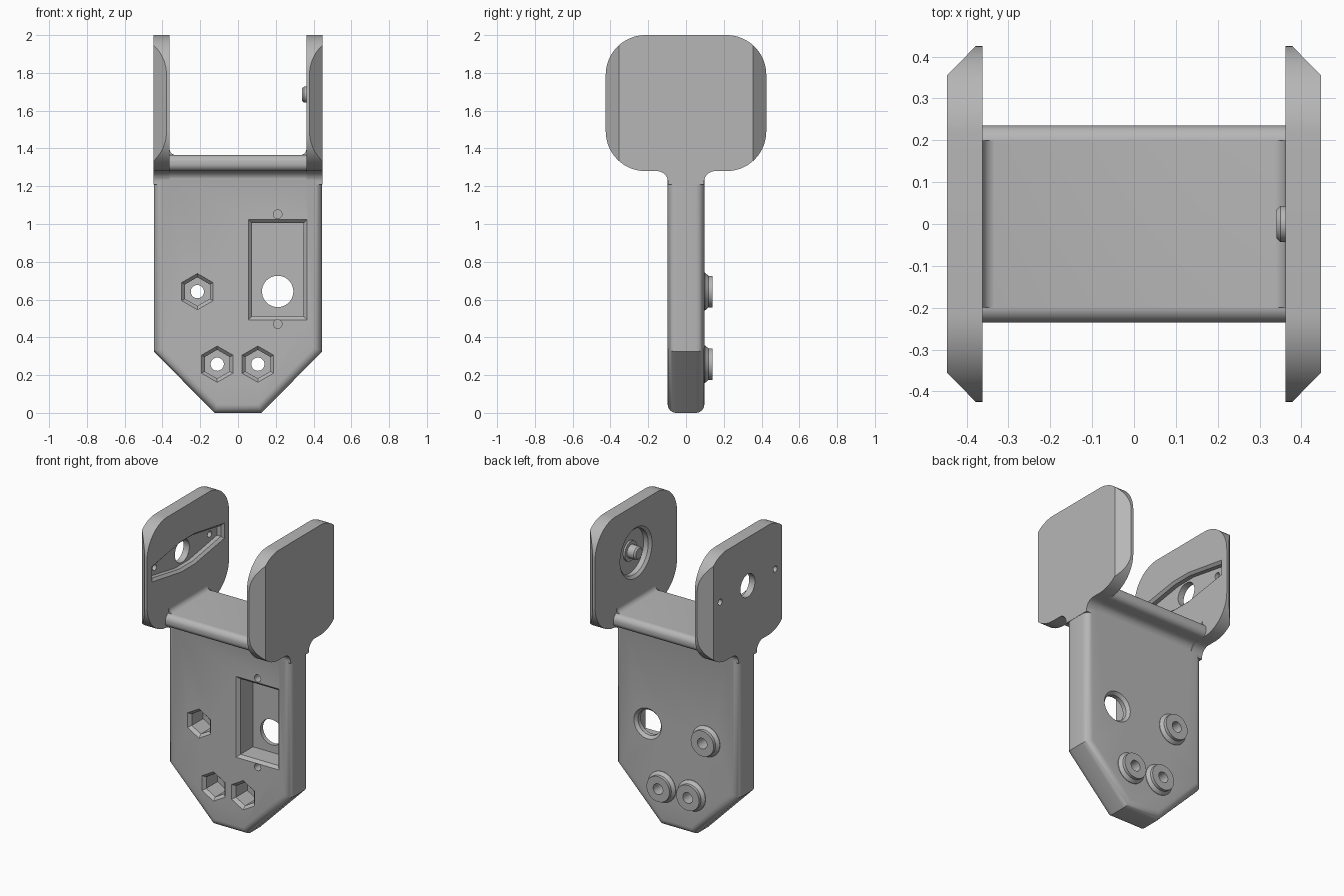
import bpy, bmesh, math
from mathutils import Vector

old = bpy.data.objects.get("Cube")
if old:
    bpy.data.objects.remove(old, do_unlink=True)

grey = bpy.data.materials.new("plain_grey")
grey.use_nodes = True
grey.diffuse_color = (0.47, 0.47, 0.47, 1)
grey.node_tree.nodes["Principled BSDF"].inputs["Base Color"].default_value = grey.diffuse_color

AXES = {"x": lambda u, v, d: (d, u, v),
        "y": lambda u, v, d: (u, d, v),
        "z": lambda u, v, d: (u, v, d)}


def loft(name, axis, rings):
    """Solid through outlines, each given as (distance along axis, points)."""
    bm = bmesh.new()
    loops = [[bm.verts.new(AXES[axis](u, v, d)) for u, v in pts] for d, pts in rings]
    n = len(loops[0])
    for a, b in zip(loops, loops[1:]):
        for i in range(n):
            j = (i + 1) % n
            bm.faces.new((a[i], a[j], b[j], b[i]))
    bm.faces.new(loops[0])
    bm.faces.new(loops[-1])
    bmesh.ops.recalc_face_normals(bm, faces=bm.faces)
    mesh = bpy.data.meshes.new(name)
    bm.to_mesh(mesh)
    bm.free()
    mesh.materials.append(grey)
    obj = bpy.data.objects.new(name, mesh)
    bpy.context.collection.objects.link(obj)
    return obj


def prism(name, axis, pts, lo, hi):
    return loft(name, axis, [(lo, pts), (hi, pts)])


def circle(u, v, r, n=40):
    """Regular outline with one corner pointing up."""
    return [(u + r * math.sin(math.tau * i / n), v + r * math.cos(math.tau * i / n))
            for i in range(n)]


def rect(u, v, w, h):
    return [(u - w, v - h), (u + w, v - h), (u + w, v + h), (u - w, v + h)]


def rounded(corners, steps=10):
    """Outline from (u, v, radius) corners, each replaced by an arc."""
    out = []
    pts = [Vector(c[:2]) for c in corners]
    for i, p in enumerate(pts):
        r = corners[i][2]
        if not r:
            out.append(tuple(p))
            continue
        a = (pts[i - 1] - p).normalized()
        b = (pts[(i + 1) % len(pts)] - p).normalized()
        half = a.angle(b) / 2
        centre = p + (a + b).normalized() * r / math.sin(half)
        start = (p + a * r / math.tan(half) - centre).normalized()
        end = (p + b * r / math.tan(half) - centre).normalized()
        out += [tuple(centre + start.slerp(end, k / steps) * r) for k in range(steps + 1)]
    return out


def mirrored(half):
    """Close a half outline by reflecting it in u."""
    return half + [(-c[0],) + tuple(c[1:]) for c in reversed(half)]


def apply(obj, mod):
    with bpy.context.temp_override(object=obj, active_object=obj, selected_objects=[obj]):
        bpy.ops.object.modifier_apply(modifier=mod.name)


def combine(obj, other, operation):
    mod = obj.modifiers.new(operation.lower(), "BOOLEAN")
    mod.operation = operation
    mod.solver = "EXACT"
    mod.object = other
    apply(obj, mod)
    bpy.data.objects.remove(other, do_unlink=True)


# Main body: tapered plate with rounded front and back rims
T = 0.097
body = prism("bracket", "y",
             mirrored([(0.125, 0), (0.445, 0.325), (0.445, 1.33)]), -T, T)
bev = body.modifiers.new("rims", "BEVEL")
bev.width = 0.045
bev.segments = 6
bev.limit_method = "ANGLE"
bev.angle_limit = math.radians(60)
apply(body, bev)

# Crossbar with filleted underside
bar = mirrored([(0.095, 1.2, 0), (0.095, 1.28, 0.05),
                (0.235, 1.28, 0.038), (0.235, 1.365, 0.038)])
combine(body, prism("crossbar", "x", rounded(bar), -0.4, 0.4), "UNION")

# Side plates, sloped at front and back on the outside
IN, OUT = 0.362, 0.447
plate = rounded(mirrored([(0.095, 1.21, 0), (0.095, 1.28, 0.06),
                          (0.425, 1.28, 0.21), (0.425, 2.0, 0.21)]), 16)
for s in (-1, 1):
    side = prism("side_plate", "x", plate, s * IN, s * OUT)
    slope = [(s * x, y) for x, y in ((0.3, -0.505), (OUT, -0.355), (OUT, 0.355), (0.3, 0.505))]
    combine(side, prism("slope_cutter", "z", slope, 1, 2.2), "INTERSECT")
    combine(body, side, "UNION")
    web = rounded([(s * 0.3, 1.34, 0), (s * 0.3, 1.364, 0), (s * IN, 1.364, 0.035),
                   (s * IN, 1.42, 0), (s * 0.39, 1.42, 0), (s * 0.39, 1.34, 0)])
    combine(body, prism("corner_fillet", "y", web, -0.2, 0.2), "UNION")

# Fastener bosses on the back, hexagonal pockets in front, holes through
for x, z in ((-0.215, 0.642), (-0.11, 0.258), (0.105, 0.258)):
    boss = loft("boss", "y", [(d, circle(x, z, r)) for d, r in
                              ((0.05, 0.1), (0.1, 0.1), (0.12, 0.083), (0.14, 0.083))])
    combine(body, boss, "UNION")
for x, z in ((-0.215, 0.642), (-0.11, 0.258), (0.105, 0.258)):
    hexagon = loft("hex_cutter", "y", [(d, circle(x, z, r, 6)) for d, r in
                                       ((-0.12, 0.115), (-T, 0.096), (-0.077, 0.076), (0.04, 0.076))])
    combine(body, hexagon, "DIFFERENCE")
    combine(body, prism("bolt_cutter", "y", circle(x, z, 0.035), 0, 0.2), "DIFFERENCE")

# Rectangular socket with sloped rim, blind screw holes and cable hole
X, Z = 0.21, 0.758
socket = loft("socket_cutter", "y", [(d, rect(X, Z, 0.137 + g, 0.247 + g)) for d, g in
                                     ((-0.12, 0.041), (-T, 0.018), (-0.079, 0), (0.05, 0))])
combine(body, socket, "DIFFERENCE")
for z in (0.47, 1.052):
    combine(body, prism("screw_cutter", "y", circle(X, z, 0.023, 24), -0.2, 0), "DIFFERENCE")
cable = loft("cable_cutter", "y", [(d, circle(X, 0.643, r)) for d, r in
                                   ((0, 0.083), (0.078, 0.083), (T, 0.1), (0.12, 0.12))])
combine(body, cable, "DIFFERENCE")

# Left plate: round recess with pivot pin
PZ = 1.685
recess = loft("recess_cutter", "x", [(d, circle(0, PZ, r)) for d, r in
                                     ((0.345, 0.182), (IN, 0.165), (0.377, 0.148), (0.41, 0.148))])
combine(body, recess, "DIFFERENCE")
pin = loft("pivot_pin", "x", [(d, circle(0, PZ, r)) for d, r in
                              ((0.425, 0.065), (0.398, 0.065), (0.398, 0.043),
                               (0.35, 0.043), (0.34, 0.034))])
combine(body, pin, "UNION")

# Right plate: tapered arm recess with centre hole and end holes


def arm(g):
    return [(-0.36 - g, PZ - 0.035 - g), (-0.07, PZ - 0.085 - g), (0.07, PZ - 0.085 - g),
            (0.36 + g, PZ - 0.035 - g), (0.36 + g, PZ + 0.035 + g), (0.07, PZ + 0.085 + g),
            (-0.07, PZ + 0.085 + g), (-0.36 - g, PZ + 0.035 + g)]


combine(body, loft("arm_cutter", "x", [(-0.345, arm(0.032)), (-IN, arm(0.015)),
                                       (-0.377, arm(0)), (-0.405, arm(0))]), "DIFFERENCE")
for y, r in ((0, 0.075), (-0.285, 0.02), (0.285, 0.02)):
    combine(body, prism("pivot_cutter", "x", circle(y, PZ, r), -0.5, -0.3), "DIFFERENCE")

# Shading
bpy.ops.object.select_all(action="DESELECT")
body.select_set(True)
bpy.context.view_layer.objects.active = body
bpy.ops.object.shade_smooth_by_angle(angle=math.radians(30))
